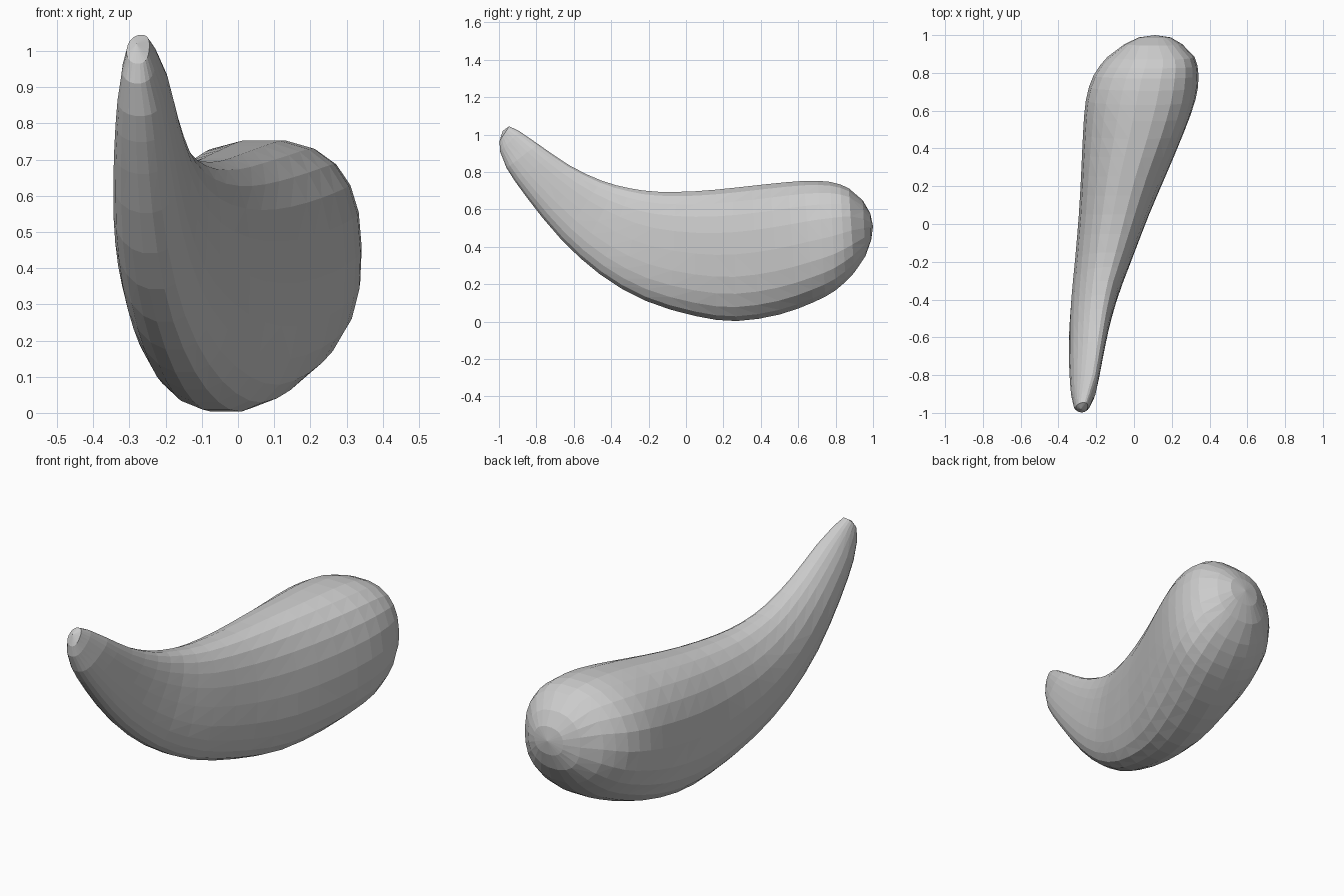
import bpy, bmesh, math

# Cross-sections along the body:
# (top y, top z, bottom y, bottom z, left x, right x, lean of top, lean of bottom)
SECTIONS = [
    (-0.945, 1.045, -0.997, 0.965, -0.308, -0.245, 0.3, 0.0),
    (-0.89, 1.018, -0.995, 0.91, -0.320, -0.225, 0.4, 0.1),
    (-0.79, 0.95, -0.96, 0.82, -0.332, -0.195, 0.5, 0.1),
    (-0.62, 0.835, -0.85, 0.66, -0.341, -0.165, 0.55, 0.1),
    (-0.45, 0.755, -0.67, 0.44, -0.343, -0.130, 0.5, 0.05),
    (-0.30, 0.715, -0.46, 0.25, -0.332, -0.083, 0.4, -0.05),
    (-0.15, 0.697, -0.22, 0.11, -0.312, -0.010, 0.25, -0.1),
    (0.05, 0.700, 0.05, 0.027, -0.292, 0.080, 0.15, -0.1),
    (0.25, 0.718, 0.27, 0.000, -0.280, 0.170, 0.1, -0.1),
    (0.45, 0.740, 0.50, 0.035, -0.270, 0.260, 0.1, -0.12),
    (0.63, 0.755, 0.68, 0.100, -0.255, 0.325, 0.1, -0.15),
    (0.77, 0.750, 0.80, 0.165, -0.215, 0.342, 0.1, -0.15),
    (0.87, 0.715, 0.90, 0.260, -0.140, 0.320, 0.1, -0.1),
    (0.945, 0.650, 0.96, 0.350, -0.050, 0.255, 0.0, 0.0),
    (0.985, 0.580, 0.99, 0.435, 0.025, 0.195, 0.0, 0.0),
]
TIP, BASE = (-0.28, -0.98, 1.02), (0.11, 1.0, 0.51)
SIDES = 22


def soft(v):
    # slightly squarer than a circle
    return math.copysign(abs(v) ** 0.87, v)


def midway(n):
    # smooth section between n and n + 1
    p = [SECTIONS[min(max(k, 0), len(SECTIONS) - 1)] for k in range(n - 1, n + 3)]
    return tuple((9 * (b + c) - a - d) / 16 for a, b, c, d in zip(*p))


stations = []
for n, section in enumerate(SECTIONS):
    stations.append(section)
    if 2 <= n <= 11:
        stations.append(midway(n))

bm = bmesh.new()
rings = []
for yt, zt, yb, zb, xl, xr, lean_top, lean_bottom in stations:
    ring = []
    for i in range(SIDES):
        a = 2 * math.pi * i / SIDES
        c, s = soft(math.cos(a)), soft(math.sin(a))
        t = (s + 1) / 2
        # a negative bottom lean pushes the underside to the right
        k = lean_bottom + (lean_top - lean_bottom) * t
        u = c * math.sqrt(1 - k * k) + s * k
        ring.append(bm.verts.new(((xl + xr) / 2 + (xr - xl) / 2 * u,
                                  yb + (yt - yb) * t, max(0, zb + (zt - zb) * t))))
    rings.append(ring)

# Skin between the rings
for r0, r1 in zip(rings, rings[1:]):
    for i in range(SIDES):
        j = (i + 1) % SIDES
        bm.faces.new((r0[i], r0[j], r1[j], r1[i]))

# Closed ends
for point, ring in ((TIP, rings[0]), (BASE, rings[-1])):
    v = bm.verts.new(point)
    for i in range(SIDES):
        bm.faces.new((v, ring[i], ring[(i + 1) % SIDES]))

bmesh.ops.triangulate(bm, faces=bm.faces[:])
bmesh.ops.recalc_face_normals(bm, faces=bm.faces[:])
mesh = bpy.data.meshes.new("curved_body")
bm.to_mesh(mesh)
bm.free()
body = bpy.data.objects.new("curved_body", mesh)
bpy.context.collection.objects.link(body)
